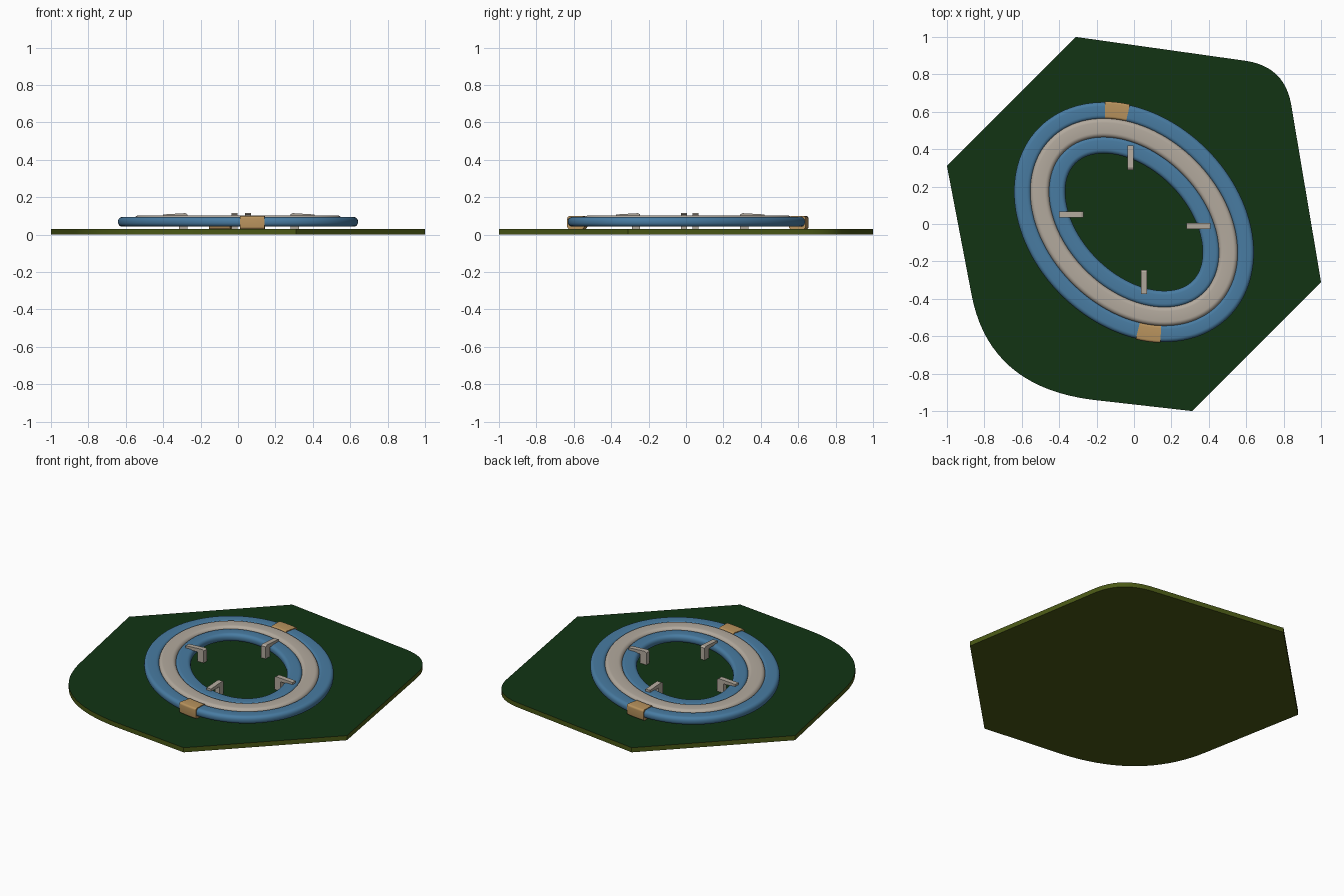
import bpy, bmesh, math
from mathutils import Vector

if "Cube" in bpy.data.objects:
    bpy.data.objects.remove(bpy.data.objects["Cube"])


def material(name, rgb):
    m = bpy.data.materials.new(name)
    m.diffuse_color = (*rgb, 1)
    m.use_nodes = True
    m.node_tree.nodes["Principled BSDF"].inputs["Base Color"].default_value = m.diffuse_color
    return m


GREEN = material("dark green", (0.006, 0.034, 0.007))
OLIVE = material("olive", (0.07, 0.10, 0.008))
BLUE = material("blue", (0.065, 0.20, 0.36))
BEIGE = material("beige", (0.45, 0.40, 0.34))
TAN = material("tan", (0.48, 0.29, 0.11))


def finish(bm, name, mats, smooth=True):
    bmesh.ops.recalc_face_normals(bm, faces=bm.faces)
    me = bpy.data.meshes.new(name)
    bm.to_mesh(me)
    bm.free()
    for m in mats:
        me.materials.append(m)
    ob = bpy.data.objects.new(name, me)
    bpy.context.collection.objects.link(ob)
    if smooth:
        bpy.ops.object.select_all(action='DESELECT')
        ob.select_set(True)
        bpy.context.view_layer.objects.active = ob
        bpy.ops.object.shade_smooth_by_angle(angle=math.radians(40))
    return ob


def corner(a, c, b, n=12):
    # rounded corner between a and b, pulled towards c
    a, b, c = Vector(a), Vector(b), Vector(c)
    return [a * (1 - t) ** 2 + c * 2 * t * (1 - t) + b * t * t
            for t in (i / n for i in range(n + 1))]


# Base plate: hexagon with two rounded corners, green on top, olive elsewhere
outline = [Vector((-0.31, 1.0))]
outline += corner((0.60, 0.872), (0.805, 0.84), (0.84, 0.64))
outline += [Vector((1.0, -0.31)), Vector((0.31, -1.0))]
outline += corner((-0.22, -0.94), (-0.78, -0.87), (-0.87, -0.37), 18)
outline += [Vector((-1.0, 0.31))]
bm = bmesh.new()
face = bm.faces.new([bm.verts.new((p.x, p.y, 0)) for p in outline])
ext = bmesh.ops.extrude_face_region(bm, geom=[face])
bmesh.ops.translate(bm, vec=(0, 0, 0.03),
                    verts=[g for g in ext["geom"] if isinstance(g, bmesh.types.BMVert)])
bmesh.ops.recalc_face_normals(bm, faces=bm.faces)
for f in bm.faces:
    f.material_index = 0 if f.normal.z > 0.5 else 1
finish(bm, "base_plate", [GREEN, OLIVE])

# Tilted ellipse that all ring parts follow
A, B, CENTRE = 0.58, 0.415, Vector((0, 0.01))
MAJOR, MINOR = Vector((-0.7071, 0.7071)), Vector((0.7071, 0.7071))


def on_ring(t, off):
    p = MAJOR * A * math.cos(t) + MINOR * B * math.sin(t)
    n = (MAJOR * math.cos(t) / A + MINOR * math.sin(t) / B).normalized()
    return CENTRE + p + n * off


def rounded_profile(o0, o1, z0, z1, r, n=5):
    pts = []
    for k, (cx, cz) in enumerate([(o1 - r, z1 - r), (o0 + r, z1 - r),
                                  (o0 + r, z0 + r), (o1 - r, z0 + r)]):
        for i in range(n + 1):
            a = (k + i / n) * math.pi / 2
            pts.append((cx + r * math.cos(a), cz + r * math.sin(a)))
    return pts


def sweep(name, mat, profile, t0=0.0, t1=math.tau, steps=112):
    closed = t1 - t0 > 6.28
    bm = bmesh.new()
    loops = []
    for i in range(steps if closed else steps + 1):
        t = t0 + (t1 - t0) * i / steps
        loops.append([bm.verts.new((*on_ring(t, o), z)) for o, z in profile])
    n = len(profile)
    pairs = list(zip(loops, loops[1:])) + ([(loops[-1], loops[0])] if closed else [])
    for a, b in pairs:
        for j in range(n):
            bm.faces.new((a[j], a[(j + 1) % n], b[(j + 1) % n], b[j]))
    if not closed:
        bm.faces.new(loops[0])
        bm.faces.new(loops[-1])
    return finish(bm, name, [mat])


# Three concentric bands
sweep("outer_band", BLUE, rounded_profile(0.046, 0.137, 0.043, 0.094, 0.022))
sweep("middle_band", BEIGE, rounded_profile(-0.051, 0.051, 0.043, 0.103, 0.024))
sweep("inner_band", BLUE, rounded_profile(-0.137, -0.046, 0.043, 0.094, 0.022))

# Straps wrapped round the outer band, resting on the plate
for name, t in (("back_strap", 0.74), ("front_strap", math.pi + 0.76)):
    sweep(name, TAN, rounded_profile(0.05, 0.141, 0.03, 0.099, 0.012),
          t - 0.105, t + 0.105, 6)

# Hooks: a post inside the ring and an arm reaching out over the inner band
ARM = [(0, 0.03), (0, 0.108), (0.012, 0.115), (0.13, 0.108), (0.13, 0.09),
       (0.045, 0.09), (0.045, 0.03)]
HOOKS = {"back_hook": ((-0.02, 0.29), (0, 1)), "front_hook": ((0.053, -0.245), (0, -1)),
         "left_hook": ((-0.27, 0.05), (-1, 0)), "right_hook": ((0.28, -0.01), (1, 0))}
for name, (start, d) in HOOKS.items():
    start, d = Vector(start), Vector(d)
    side = Vector((-d.y, d.x)) * 0.016
    bm = bmesh.new()
    ends = [[bm.verts.new((*(start + d * u + side * s), z)) for u, z in ARM] for s in (-1, 1)]
    for e in ends:
        bm.faces.new(e)
    for j in range(len(ARM)):
        k = (j + 1) % len(ARM)
        bm.faces.new((ends[0][j], ends[0][k], ends[1][k], ends[1][j]))
    finish(bm, name, [BEIGE], smooth=False)
